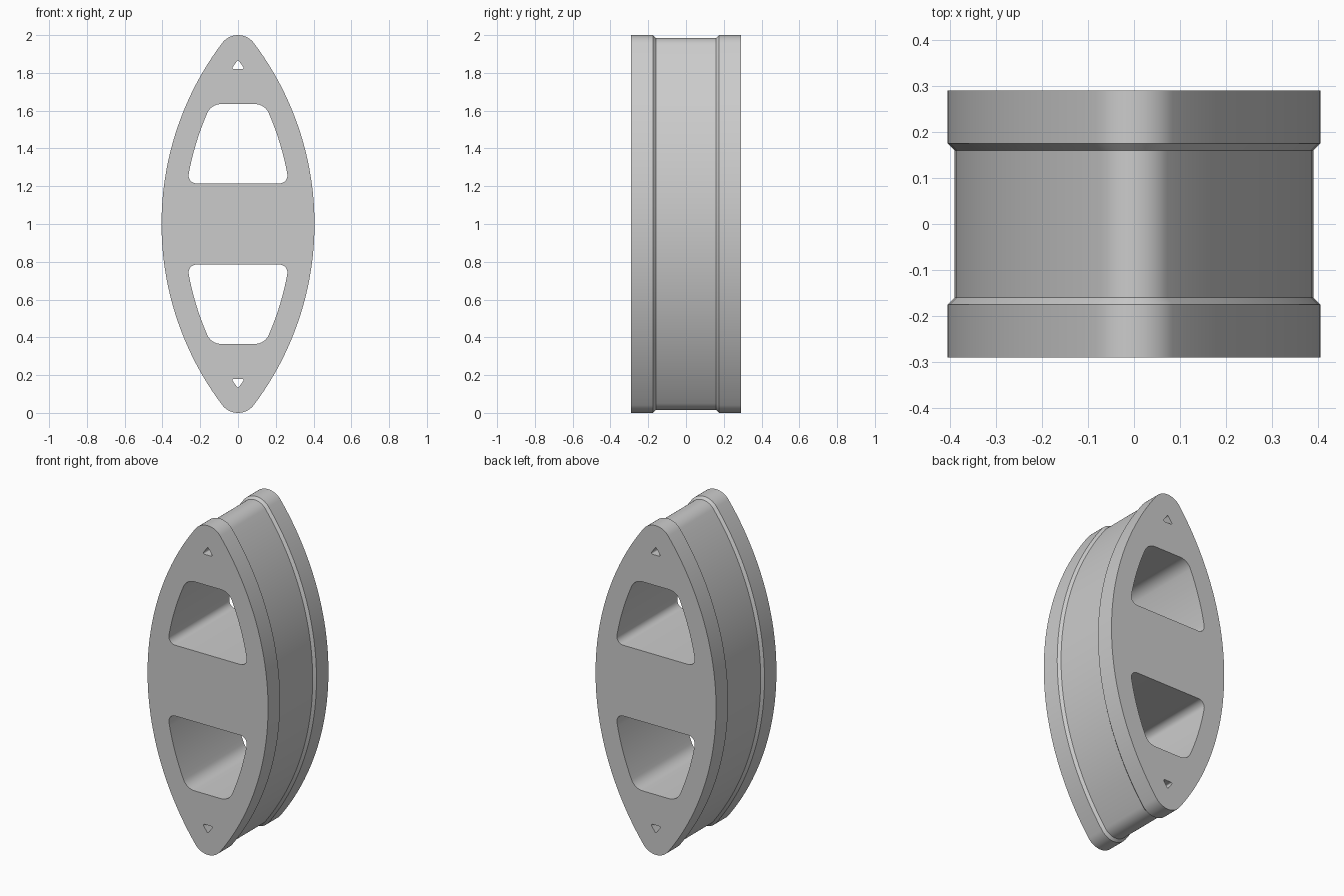
import bpy, bmesh
from math import sqrt, atan2, pi, cos, sin

RADIUS, CENTRE = 1.59, 1.185      # side arcs of the lens, and their distance from the axis
RIM = 0.12                        # wall between outline and openings

if "Cube" in bpy.data.objects:
    bpy.data.objects.remove(bpy.data.objects["Cube"], do_unlink=True)

grey = bpy.data.materials.new("plain grey")
grey.use_nodes = True
grey.diffuse_color = (0.6, 0.6, 0.6, 1)
grey.node_tree.nodes["Principled BSDF"].inputs["Base Color"].default_value = (0.6, 0.6, 0.6, 1)


def arc(cx, cz, r, a, b, steps):
    return [(cx + r * cos(a + (b - a) * i / steps), cz + r * sin(a + (b - a) * i / steps))
            for i in range(steps + 1)]


def corner(radius, height, r):
    """Centre of a fillet between the side arc and a level edge, and the tangent angle."""
    cx = sqrt((radius - r) ** 2 - height ** 2) - CENTRE
    return cx, atan2(height, cx + CENTRE)


def tip(radius, r):
    """Height of a rounded tip's centre, and the tangent angle."""
    c = sqrt((radius - r) ** 2 - CENTRE ** 2)
    return c, atan2(c, CENTRE)


def mirror_x(half):
    left = [(-x, z) for x, z in reversed(half)]
    pts = []
    for p in half + left:
        if not pts or abs(p[0] - pts[-1][0]) + abs(p[1] - pts[-1][1]) > 1e-5:
            pts.append(p)
    if abs(pts[0][0] - pts[-1][0]) + abs(pts[0][1] - pts[-1][1]) < 1e-5:
        pts.pop()
    return pts


def lens(inset):
    radius, r = RADIUS - inset, 0.105 - inset
    c, a = tip(radius, r)
    half = arc(0, -c, r, -pi / 2, -a, 10) + arc(-CENTRE, 0, radius, -a, a, 48)
    return mirror_x(half + arc(0, c, r, a, pi / 2, 10))


def window(low, high, r_low, r_high):
    radius = RADIUS - RIM
    x1, a1 = corner(radius, low + r_low, r_low)
    x2, a2 = corner(radius, high - r_high, r_high)
    half = arc(x1, low + r_low, r_low, -pi / 2, a1, 8) + arc(-CENTRE, 0, radius, a1, a2, 14)
    return mirror_x(half + arc(x2, high - r_high, r_high, a2, pi / 2, 8))


def tip_hole(low, r_low, r_tip):
    radius = RADIUS - RIM
    x1, a1 = corner(radius, low + r_low, r_low)
    c, a2 = tip(radius, r_tip)
    half = arc(x1, low + r_low, r_low, -pi / 2, a1, 5) + arc(-CENTRE, 0, radius, a1, a2, 4)
    return mirror_x(half + arc(0, c, r_tip, a2, pi / 2, 4))


def loft(name, sections):
    """Skin equal outlines placed along y and cap both ends."""
    bm = bmesh.new()
    rings = [[bm.verts.new((x, y, z + 1)) for x, z in pts] for y, pts in sections]
    n = len(rings[0])
    for p, q in zip(rings, rings[1:]):
        for i in range(n):
            bm.faces.new((p[i], p[(i + 1) % n], q[(i + 1) % n], q[i]))
    bm.faces.new(rings[0])
    bm.faces.new(rings[-1])
    bmesh.ops.recalc_face_normals(bm, faces=bm.faces)
    mesh = bpy.data.meshes.new(name)
    bm.to_mesh(mesh)
    bm.free()
    mesh.materials.append(grey)
    obj = bpy.data.objects.new(name, mesh)
    bpy.context.collection.objects.link(obj)
    return obj


# Lens-shaped body: two flanges with a shallow chamfered groove between them
full, groove = lens(0), lens(0.015)
body = loft("lens_body", [(-0.29, full), (-0.175, full), (-0.16, groove),
                          (0.16, groove), (0.175, full), (0.29, full)])

# Through openings, repeated upside down in the lower half
openings = {"window": window(0.215, 0.635, 0.042, 0.08),
            "tip_hole": tip_hole(0.82, 0.007, 0.006)}
bpy.context.view_layer.objects.active = body
for name, pts in openings.items():
    for side, sign in (("upper", 1), ("lower", -1)):
        outline = [(x, sign * z) for x, z in pts]
        cutter = loft(f"{side}_{name}_cutter", [(-0.4, outline), (0.4, outline)])
        cutter.hide_render = True
        mod = body.modifiers.new(f"{side}_{name}", "BOOLEAN")
        mod.operation, mod.solver, mod.object = "DIFFERENCE", "EXACT", cutter
        bpy.ops.object.modifier_apply(modifier=mod.name)
        bpy.data.objects.remove(cutter, do_unlink=True)

# Smooth curved walls, crisp edges
bpy.ops.object.select_all(action="DESELECT")
body.select_set(True)
bpy.ops.object.shade_smooth_by_angle(angle=pi / 6)
